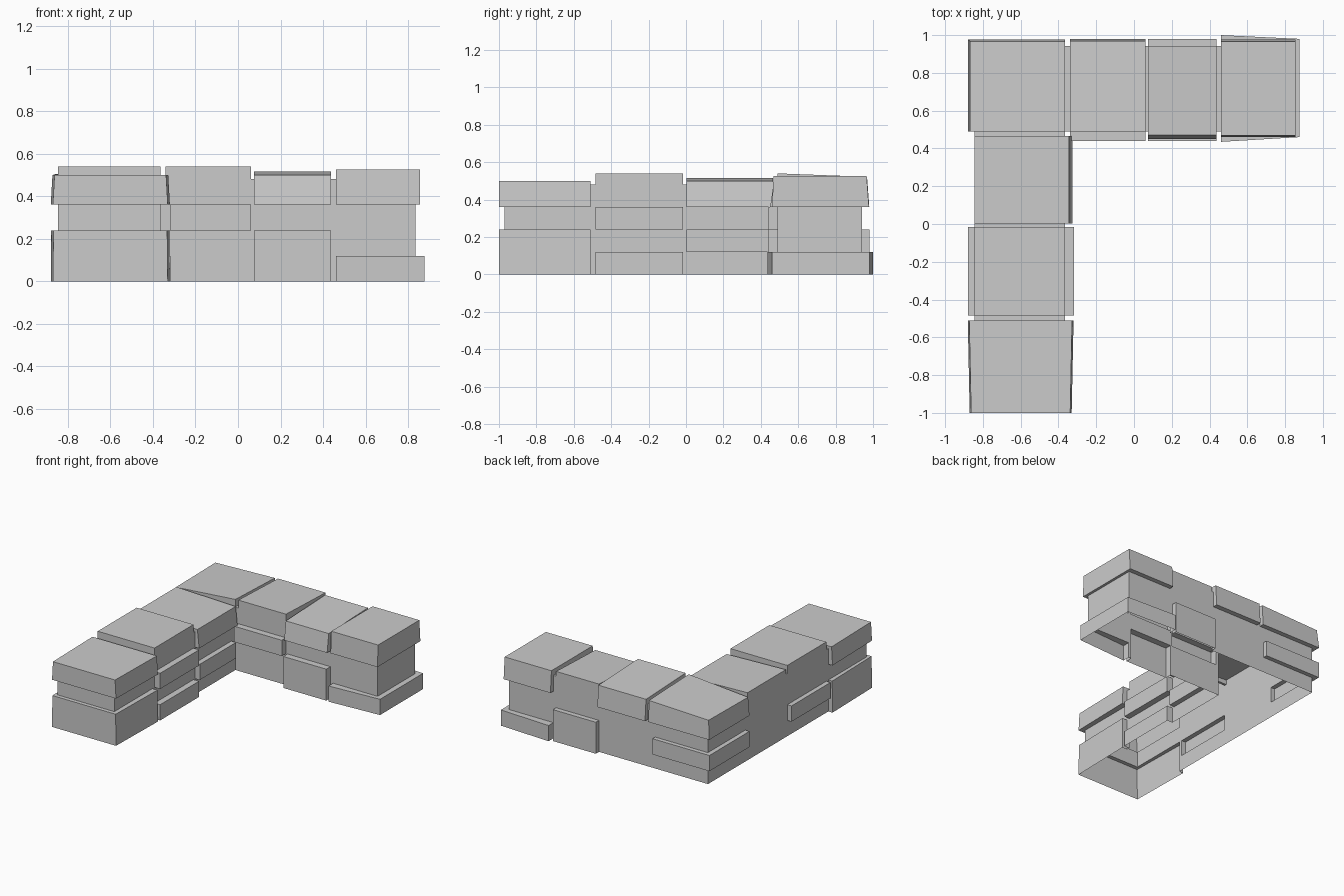
import bpy, bmesh

if "Cube" in bpy.data.objects:
    bpy.data.objects.remove(bpy.data.objects["Cube"])


def prism(name, bottom, top):
    """Closed solid between two matching outlines of (x, y, z) points."""
    bm = bmesh.new()
    lo = [bm.verts.new(p) for p in bottom]
    hi = [bm.verts.new(p) for p in top]
    n = len(lo)
    bm.faces.new(lo[::-1])
    bm.faces.new(hi)
    for i in range(n):
        j = (i + 1) % n
        bm.faces.new((lo[i], lo[j], hi[j], hi[i]))
    bmesh.ops.recalc_face_normals(bm, faces=bm.faces)
    me = bpy.data.meshes.new(name)
    bm.to_mesh(me)
    bm.free()
    ob = bpy.data.objects.new(name, me)
    bpy.context.collection.objects.link(ob)
    return ob


def stone(name, x, y, z, top_x=None, top_y=None, heights=None):
    """Block stone; the top outline and the four corner heights may vary."""
    def ring(a, b, h):
        return [(a[0], b[0], h[0]), (a[1], b[0], h[1]),
                (a[1], b[1], h[2]), (a[0], b[1], h[3])]
    return prism(name, ring(x, y, [z[0]] * 4),
                 ring(top_x or x, top_y or y, heights or [z[1]] * 4))


def tapered(name, plan, z, inset=0.0):
    """Stone with a free four-point plan, optionally narrower at the top."""
    cx = sum(p[0] for p in plan) / 4
    top = [(p[0] + (inset if p[0] < cx else -inset), p[1], z[1]) for p in plan]
    return prism(name, [(*p, z[0]) for p in plan], top)


# L-shaped wall core
outline = [(-.845, -.97), (-.365, -.97), (-.365, .49), (.835, .49), (.835, .942), (-.845, .942)]
wall = prism("stone_wall", [(*p, 0) for p in outline], [(*p, .48) for p in outline])

end_plan = [(-.87, -1), (-.33, -1), (-.32, -.51), (-.88, -.51)]
stones = [
    # End of the front leg: cap and double-height base
    tapered("leg_end_cap", end_plan, (.36, .50), .008),
    tapered("leg_end_base", end_plan, (0, .24), .003),
    # Second stack of the leg
    stone("leg_second_cap", (-.845, -.365), (-.485, -.015), (.40, .54)),
    stone("leg_second_upper", (-.80, -.318), (-.485, -.015), (.24, .36)),
    stone("leg_second_middle", (-.88, -.40), (-.485, -.015), (.12, .24)),
    stone("leg_second_foot", (-.80, -.318), (-.485, -.015), (0, .12)),
    # Third stack of the leg, top falling to the inner side
    stone("leg_third_cap", (-.845, -.33), (.003, .465), (.36, .5),
          (-.845, -.345), None, (.515, .5, .5, .515)),
    stone("leg_third_middle", (-.80, -.325), (.003, .44), (.12, .24)),
    # Corner stack, top falling to the outer side
    stone("corner_cap", (-.88, -.366), (.491, .978), (.36, .5), (-.868, -.366),
          (.491, .967), (.497, .538, .52, .503)),
    stone("corner_middle", (-.88, -.40), (.491, .975), (.12, .24)),
    # Second stack of the back wall, top falling to the back
    stone("back_second_cap", (-.34, .062), (.49, .98), (.36, .54), None,
          (.49, .968), (.54, .54, .522, .522)),
    stone("back_second_upper", (-.34, .062), (.44, .90), (.24, .36)),
    # Third stack of the back wall, top falling to the front
    stone("back_third_cap", (.075, .437), (.45, .942), (.36, .5), None,
          (.47, .942), (.5, .5, .517, .517)),
    stone("back_third_base", (.075, .437), (.44, .98), (0, .24)),
    # End stack of the back wall
    stone("back_end_cap", (.46, .855), (.46, .978), (.36, .525), None, (.468, .966)),
    tapered("back_end_foot", [(.46, .435), (.877, .46), (.877, .98), (.46, 1)], (0, .12)),
]

# Merge the stones into one outer skin
for s in stones:
    mod = wall.modifiers.new(s.name, 'BOOLEAN')
    mod.operation = 'UNION'
    mod.solver = 'EXACT'
    mod.object = s
deps = bpy.context.evaluated_depsgraph_get()
skin = bpy.data.meshes.new_from_object(wall.evaluated_get(deps))
wall.modifiers.clear()
wall.data = skin
for s in stones:
    bpy.data.objects.remove(s)

# The wall is a hollow shell: open the underside
bm = bmesh.new()
bm.from_mesh(skin)
under = [f for f in bm.faces if all(v.co.z < .001 for v in f.verts)]
bmesh.ops.delete(bm, geom=under, context='FACES')
bm.to_mesh(skin)
bm.free()
